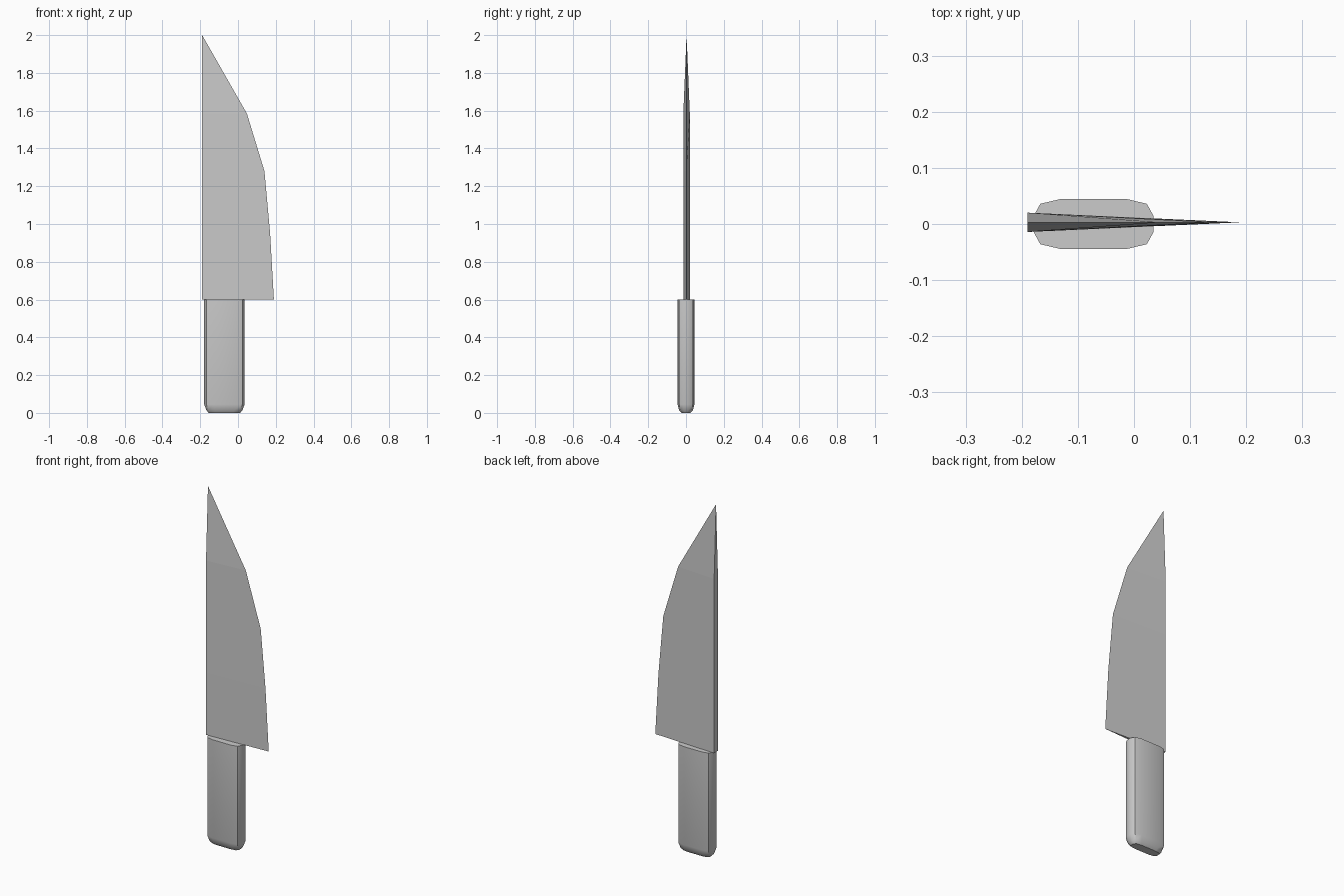
import bpy, bmesh

if "Cube" in bpy.data.objects:
    bpy.data.objects.remove(bpy.data.objects["Cube"])

def finish(name, bm):
    bmesh.ops.recalc_face_normals(bm, faces=bm.faces)
    me = bpy.data.meshes.new(name)
    bm.to_mesh(me)
    bm.free()
    ob = bpy.data.objects.new(name, me)
    bpy.context.collection.objects.link(ob)
    return ob

# Blade: wedge section, thick straight spine to a sharp curved edge, tapering to a point
YC, HALF, SPINE = 0.003, 0.0172, -0.19
levels = [(0.6, 0.19), (0.95, 0.17), (1.28, 0.14), (1.585, 0.047)]   # z, edge x
bm = bmesh.new()
rings = [[bm.verts.new((SPINE, YC - HALF, z)), bm.verts.new((x, YC, z)),
          bm.verts.new((SPINE, YC + HALF, z))] for z, x in levels]
tip = bm.verts.new((SPINE, YC, 2.0))
bm.faces.new(rings[0])
for a, b in zip(rings, rings[1:]):
    for i in range(3):
        j = (i + 1) % 3
        bm.faces.new((a[i], a[j], b[j], b[i]))
for i in range(3):
    bm.faces.new((rings[-1][i], rings[-1][(i + 1) % 3], tip))
finish("blade", bm)

# Handle: rounded rectangular section, stepped in at the butt
CX = -0.072
quarter = [(0.107, 0.014), (0.095, 0.036), (0.059, 0.0445)]
section = (quarter + [(-x, y) for x, y in reversed(quarter)]
           + [(-x, -y) for x, y in quarter] + [(x, -y) for x, y in reversed(quarter)])
bm = bmesh.new()
rings = []
for z, sx, sy in [(0.0, 0.78, 0.55), (0.014, 0.89, 0.82), (0.045, 1, 1), (0.6, 1, 1)]:
    rings.append([bm.verts.new((CX + x * sx, y * sy, z)) for x, y in section])
n = len(section)
for a, b in zip(rings, rings[1:]):
    for i in range(n):
        j = (i + 1) % n
        bm.faces.new((a[i], a[j], b[j], b[i]))
bm.faces.new(rings[0])
bm.faces.new(rings[-1])
handle = finish("handle", bm)
bpy.context.view_layer.objects.active = handle
handle.select_set(True)
bpy.ops.object.shade_smooth_by_angle(angle=0.6)
